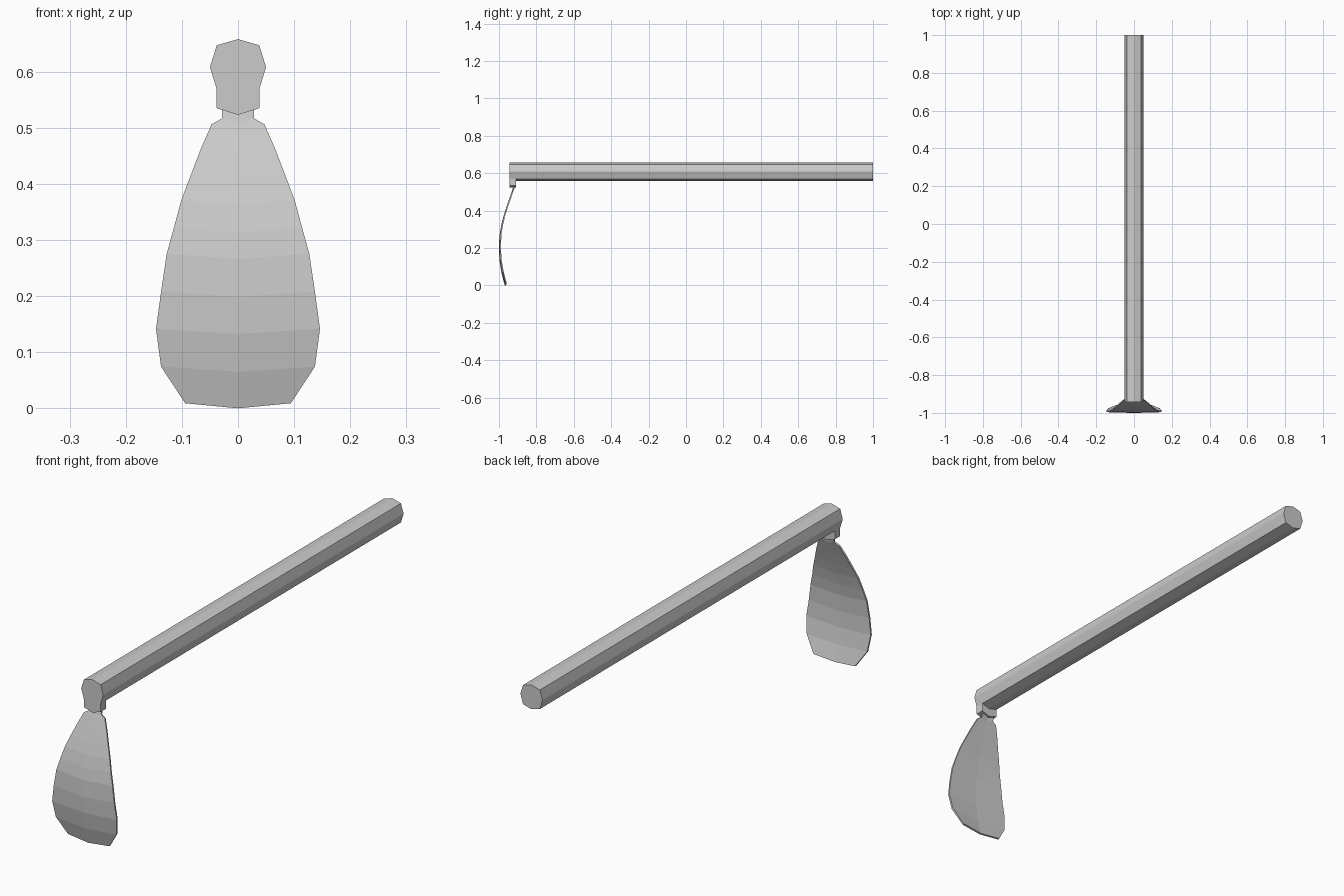
import bpy

if "Cube" in bpy.data.objects:
    bpy.data.objects.remove(bpy.data.objects["Cube"])


def make_object(name, verts, faces):
    mesh = bpy.data.meshes.new(name)
    mesh.from_pydata(verts, [], faces)
    mesh.update()
    obj = bpy.data.objects.new(name, mesh)
    bpy.context.collection.objects.link(obj)
    return obj


def extrude_profile(name, right_side, y0, y1):
    """Mirror the right half of an XZ outline and extrude it along Y."""
    left = [(-x, z) for x, z in reversed(right_side) if x > 0]
    outline = right_side + left
    n = len(outline)
    verts = [(x, y, z) for y in (y0, y1) for x, z in outline]
    faces = [tuple(reversed(range(n))), tuple(range(n, 2 * n))]
    faces += [(i, (i + 1) % n, n + (i + 1) % n, n + i) for i in range(n)]
    # outline runs clockwise seen from the front, so flip to face outward
    return make_object(name, verts, [f[::-1] for f in faces])


# Octagonal handle
extrude_profile("handle", [(0, 0.658), (0.038, 0.647), (0.05, 0.608),
                           (0.038, 0.569), (0, 0.558)], -0.91, 1.0)

# End socket: handle outline dropping down to grip the blade
extrude_profile("socket", [(0, 0.658), (0.038, 0.647), (0.05, 0.608),
                           (0.038, 0.569), (0.038, 0.535), (0, 0.523)],
                -0.943, -0.908)

# Curved, slightly cupped blade: rows of (edge z, half width, y)
rows = [(0.01, 0.094, -0.965), (0.075, 0.137, -0.982), (0.142, 0.146, -0.993),
        (0.208, 0.137, -0.996), (0.275, 0.127, -0.993), (0.322, 0.114, -0.985),
        (0.37, 0.101, -0.974), (0.415, 0.084, -0.960), (0.462, 0.066, -0.944),
        (0.505, 0.047, -0.929), (0.516, 0.028, -0.925), (0.545, 0.028, -0.918)]
verts = []
for z, w, y in rows:
    verts += [(-w, y + 0.003, z), (0, y - 0.001, z - 0.009), (w, y + 0.003, z)]
faces = [(3 * r + c, 3 * r + c + 1, 3 * r + c + 4, 3 * r + c + 3)
         for r in range(len(rows) - 1) for c in range(2)]
blade = make_object("blade", verts, faces)
solid = blade.modifiers.new("thickness", "SOLIDIFY")
solid.thickness = 0.007
solid.offset = 0
